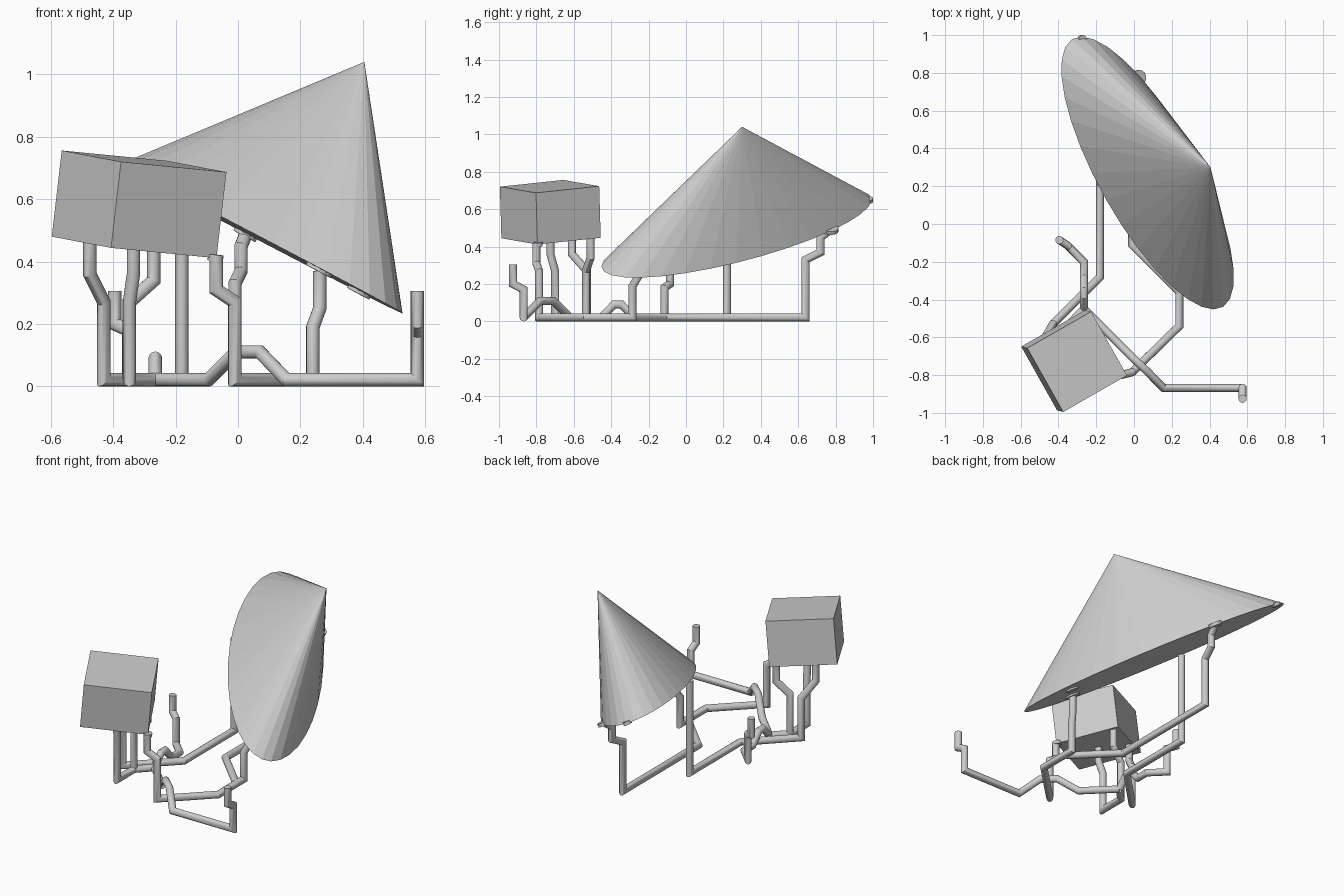
import bpy, bmesh, math
from mathutils import Vector

if "Cube" in bpy.data.objects:
    bpy.data.objects.remove(bpy.data.objects["Cube"])

grey = bpy.data.materials.new("light_grey")
grey.diffuse_color = (0.6, 0.6, 0.6, 1)
grey.use_nodes = True
grey.node_tree.nodes["Principled BSDF"].inputs["Base Color"].default_value = grey.diffuse_color
R = 0.0215          # pipe radius
F = R               # height of the floor runs


def finish(name, bm, smooth=False):
    bmesh.ops.recalc_face_normals(bm, faces=bm.faces)
    me = bpy.data.meshes.new(name)
    bm.to_mesh(me)
    bm.free()
    me.materials.append(grey)
    ob = bpy.data.objects.new(name, me)
    bpy.context.collection.objects.link(ob)
    if smooth:
        bpy.ops.object.select_all(action='DESELECT')
        ob.select_set(True)
        bpy.context.view_layer.objects.active = ob
        bpy.ops.object.shade_smooth_by_angle(angle=math.radians(35))
    return ob


def tube(name, pts, sides=16):
    """Closed round pipe along a polyline with mitred bends."""
    pts = [Vector(p) for p in pts]
    d = [(b - a).normalized() for a, b in zip(pts, pts[1:])]
    bm = bmesh.new()
    u = d[0].orthogonal().normalized()
    v = d[0].cross(u)
    ring = [pts[0] + R * (u * math.cos(t) + v * math.sin(t))
            for t in (2 * math.pi * i / sides for i in range(sides))]
    rings = [[bm.verts.new(p) for p in ring]]
    for i in range(1, len(pts)):
        n = (d[i - 1] + d[i]).normalized() if i < len(d) else d[i - 1]
        # slide the ring along the run until it meets the mitre plane
        ring = [p + d[i - 1] * ((pts[i] - p).dot(n) / d[i - 1].dot(n)) for p in ring]
        rings.append([bm.verts.new(p) for p in ring])
    for a, b in zip(rings, rings[1:]):
        for k in range(sides):
            bm.faces.new((a[k], a[(k + 1) % sides], b[(k + 1) % sides], b[k]))
    bm.faces.new(rings[0])
    bm.faces.new(rings[-1])
    return finish(name, bm, True)


def base_z(x, y):
    return 0.472 - 0.54 * (x - 0.072) - 0.015 * (y - 0.27)


# Tilted cone with an oval base
bm = bmesh.new()
apex = bm.verts.new((0.405, 0.30, 1.04))
rim = []
for i in range(32):
    t = 2 * math.pi * i / 32
    x = 0.072 - 0.35 * math.cos(t) + 0.294 * math.sin(t)
    y = 0.27 + 0.722 * math.cos(t)
    rim.append(bm.verts.new((x, y, base_z(x, y))))
for a, b in zip(rim, rim[1:] + rim[:1]):
    bm.faces.new((a, b, apex))
bm.faces.new(rim)
finish("cone", bm)

# Tilted box
bm = bmesh.new()
o = Vector((-0.407, -0.987, 0.444))
ex, ey, ez = Vector((0.338, 0.193, -0.033)), Vector((-0.19, 0.338, 0.036)), Vector((0.032, -0.008, 0.276))
c = [[[bm.verts.new(o + ex * i + ey * j + ez * k) for k in (0, 1)] for j in (0, 1)] for i in (0, 1)]
for k in (0, 1):
    bm.faces.new((c[0][0][k], c[1][0][k], c[1][1][k], c[0][1][k]))
loop = [c[0][0], c[1][0], c[1][1], c[0][1]]
for a, b in zip(loop, loop[1:] + loop[:1]):
    bm.faces.new((a[0], b[0], b[1], a[1]))
finish("box", bm)

# Support pipes: straight cone post joined to the left box post
tube("left_support", [(-0.18, 0.22, 0.60), (-0.18, 0.22, F), (-0.18, -0.28, F), (-0.43, -0.53, F),
                      (-0.43, -0.53, 0.27), (-0.475, -0.61, 0.36), (-0.475, -0.61, 0.475)])
# Box corner post joined to the front cone post
tube("middle_support", [(-0.07, -0.80, 0.42), (-0.07, -0.80, 0.31), (-0.01, -0.785, 0.27),
                        (-0.01, -0.785, F), (0.24, -0.54, F), (0.24, -0.285, F),
                        (0.24, -0.285, 0.19), (0.262, -0.25, 0.25), (0.262, -0.25, 0.37)])
# Long run to the rear cone post
tube("rear_support", [(0.24, -0.36, F), (-0.01, -0.11, F), (-0.01, 0.64, F), (-0.01, 0.64, 0.33),
                      (0.01, 0.72, 0.37), (0.01, 0.72, 0.45), (0.025, 0.77, 0.487)])
# Free-ended pipe at the right, with a hump over the middle support
tube("right_free_pipe", [(0.575, -0.925, 0.305), (0.575, -0.925, 0.20), (0.575, -0.868, 0.17),
                         (0.575, -0.868, F), (0.155, -0.868, F), (0.07, -0.78, 0.11),
                         (-0.005, -0.71, 0.11), (-0.095, -0.62, F), (-0.265, -0.45, F)])
# Free-ended pipe at the left, with a hump over the left support
tube("left_free_pipe", [(-0.265, -0.45, F), (-0.265, -0.385, 0.09), (-0.265, -0.345, 0.09),
                        (-0.265, -0.28, F), (-0.265, -0.20, F), (-0.35, -0.115, F),
                        (-0.35, -0.115, 0.18), (-0.395, -0.085, 0.20), (-0.395, -0.085, 0.305)])
# Remaining box posts
tube("box_support", [(-0.265, -0.45, F), (-0.348, -0.535, F), (-0.348, -0.70, F),
                     (-0.348, -0.70, 0.27), (-0.335, -0.725, 0.36), (-0.335, -0.725, 0.455)])
tube("box_support_branch", [(-0.348, -0.535, F), (-0.348, -0.535, 0.27),
                            (-0.27, -0.51, 0.34), (-0.27, -0.51, 0.45)])

# Small contact discs where the pipes meet the solids
cone_n = Vector((0.54, 0.015, 1))
discs = [((x, y, base_z(x, y)), cone_n, r) for x, y, r in
         ((0.262, -0.25, 0.045), (0.025, 0.775, 0.04), (0.39, -0.10, 0.04), (-0.275, 0.975, 0.025))]
discs.append(((-0.072, -0.792, 0.412), ez, 0.025))
for p, n, r in discs:
    bm = bmesh.new()
    bmesh.ops.create_cone(bm, cap_ends=True, segments=16, radius1=r, radius2=r, depth=0.02)
    q = n.to_track_quat('Z', 'Y')
    for w in bm.verts:
        w.co = q @ w.co + Vector(p)
    finish("contact_disc", bm)
